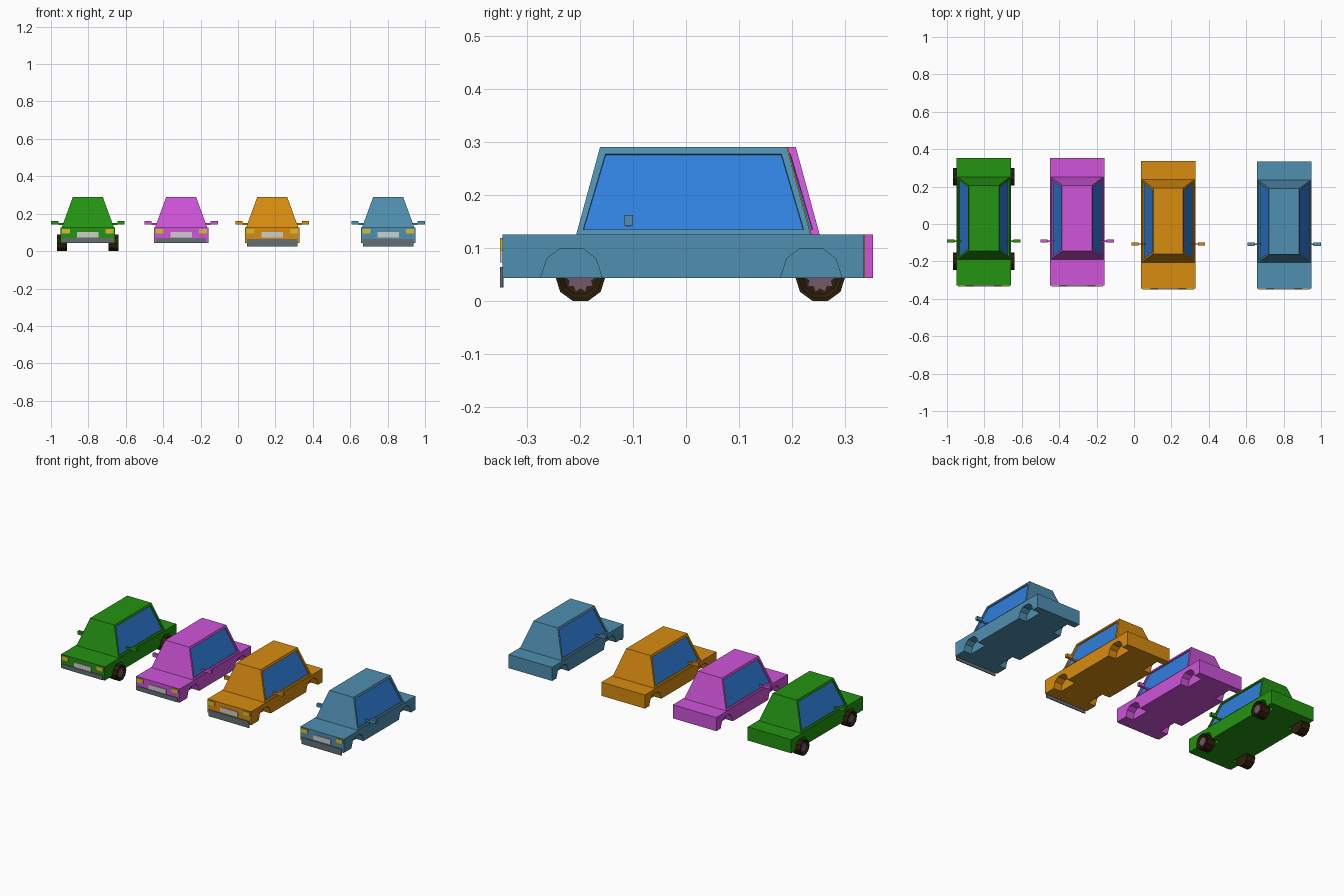
import bpy, bmesh, math
from mathutils import Vector

cube = bpy.data.objects.get("Cube")
if cube:
    bpy.data.objects.remove(cube)


def material(name, *rgb):
    """Flat material from display colour values, stored as linear."""
    lin = [c / 12.92 if c <= 0.04 else ((c + 0.055) / 1.055) ** 2.4 for c in rgb]
    m = bpy.data.materials.new(name)
    m.use_nodes = True
    m.diffuse_color = (*lin, 1)
    m.node_tree.nodes["Principled BSDF"].inputs["Base Color"].default_value = (*lin, 1)
    return m


GREEN = material("green paint", 0.14, 0.58, 0.07)
PINK = material("magenta paint", 0.81, 0.33, 0.85)
ORANGE = material("orange paint", 0.85, 0.55, 0.06)
BLUE = material("steel blue paint", 0.31, 0.56, 0.69)
GLASS = material("window blue", 0.19, 0.50, 0.87)
LAMP = material("headlight yellow", 0.84, 0.75, 0.18)
PLATE = material("plate white", 0.81, 0.81, 0.81)
BUMPER = material("bumper grey", 0.39, 0.44, 0.46)
TYRE = material("tyre brown", 0.18, 0.12, 0.04)
HUB = material("hub mauve", 0.46, 0.34, 0.41)


def finish(name, bm, mats, at):
    bmesh.ops.recalc_face_normals(bm, faces=bm.faces[:])
    me = bpy.data.meshes.new(name)
    bm.to_mesh(me)
    bm.free()
    for m in mats:
        me.materials.append(m)
    ob = bpy.data.objects.new(name, me)
    ob.location = at
    bpy.context.collection.objects.link(ob)
    return ob


def add_prism(bm, profile, x0, x1):
    """Extrude a (y, z) profile from x0 to x1."""
    face = bm.faces.new([bm.verts.new((x0, y, z)) for y, z in profile])
    out = bmesh.ops.extrude_face_region(bm, geom=[face])["geom"]
    moved = [v for v in out if isinstance(v, bmesh.types.BMVert)]
    bmesh.ops.translate(bm, verts=moved, vec=(x1 - x0, 0, 0))


def add_box(bm, x, y, z):
    add_prism(bm, [(y[0], z[0]), (y[1], z[0]), (y[1], z[1]), (y[0], z[1])], *x)


def ring(radii, count, turn=0.0):
    return [(radii[i % len(radii)] * math.cos(turn + math.tau * i / count),
             radii[i % len(radii)] * math.sin(turn + math.tau * i / count))
            for i in range(count)]


FRONT, BACK = -0.346, 0.335
SILL, WAIST, ROOF = 0.043, 0.125, 0.29
HALF = 0.145
AXLES = (-0.216, 0.236)


def lower_body(name, paint, at):
    bm = bmesh.new()
    add_box(bm, (-HALF, HALF), (FRONT, BACK), (SILL, WAIST))
    body = finish(name + "_lower_body", bm, [paint], at)
    # Faceted wheel wells cut into both sides
    bm = bmesh.new()
    arch = [(-0.06, 0.03), (-0.058, 0.043), (-0.046, 0.08), (-0.022, 0.098),
            (0.022, 0.098), (0.046, 0.08), (0.058, 0.043), (0.06, 0.03)]
    for axle in AXLES:
        for side in (-1, 1):
            add_prism(bm, [(axle + y, z) for y, z in arch], side * 0.095, side * 0.2)
    cutter = finish(name + "_well_cutter", bm, [paint], at)
    cutter.hide_render = True
    mod = body.modifiers.new("wells", "BOOLEAN")
    mod.operation, mod.solver, mod.object = "DIFFERENCE", "EXACT", cutter
    bpy.context.view_layer.update()
    cut = bpy.data.meshes.new_from_object(
        body.evaluated_get(bpy.context.evaluated_depsgraph_get()))
    body.modifiers.clear()
    body.data = cut
    bpy.data.objects.remove(cutter)


def cabin(name, paint, at):
    bm = bmesh.new()
    add_box(bm, (-0.14, 0.14), (-0.207, 0.235), (WAIST, ROOF))
    for v in bm.verts:
        if v.co.z > 0.2:
            v.co.x *= 0.08 / 0.14
            v.co.y = -0.162 if v.co.y < 0 else 0.19
    bmesh.ops.recalc_face_normals(bm, faces=bm.faces[:])
    bm.normal_update()
    # Recessed side windows
    for face in [f for f in bm.faces if abs(f.normal.x) > 0.7]:
        inward = -face.normal.copy()
        bmesh.ops.inset_region(bm, faces=[face], thickness=0.017)
        out = bmesh.ops.extrude_face_region(bm, geom=[face])["geom"]
        bmesh.ops.delete(bm, geom=[face], context="FACES_ONLY")
        bmesh.ops.translate(bm, vec=inward * 0.008,
                            verts=[v for v in out if isinstance(v, bmesh.types.BMVert)])
        for f in out:
            if isinstance(f, bmesh.types.BMFace):
                f.material_index = 1
    finish(name + "_cabin", bm, [paint, GLASS], at)


def mirrors(name, paint, at):
    bm = bmesh.new()
    for s in (-1, 1):
        add_box(bm, (s * 0.158, s * 0.197), (-0.117, -0.1), (0.142, 0.162))
        add_box(bm, (s * 0.12, s * 0.158), (-0.112, -0.105), (0.139, 0.15))
    finish(name + "_side_mirrors", bm, [paint], at)


def front_trim(name, at, low_bumper):
    y = (FRONT - 0.005, FRONT)
    bm = bmesh.new()
    for s in (-1, 1):
        add_box(bm, (s * 0.095, s * 0.138), y, (0.095, 0.119))
    finish(name + "_headlights", bm, [LAMP], at)
    bm = bmesh.new()
    add_box(bm, (-0.058, 0.058), y, (0.072, 0.101))
    finish(name + "_front_plate", bm, [PLATE], at)
    bm = bmesh.new()
    add_box(bm, (-0.134, 0.134), y, (0.025, 0.064) if low_bumper else (0.044, 0.07))
    finish(name + "_front_bumper", bm, [BUMPER], at)


def wheel(name, at, side):
    # Ten-sided tyre with a recessed outer face
    bm = bmesh.new()
    add_prism(bm, ring([0.047], 10, math.pi / 2 + math.pi / 10), -0.027, 0.027)
    bmesh.ops.recalc_face_normals(bm, faces=bm.faces[:])
    bm.normal_update()
    outer = [f for f in bm.faces if f.normal.x * side > 0.9]
    bmesh.ops.inset_region(bm, faces=outer, thickness=0.006)
    bmesh.ops.inset_region(bm, faces=outer, thickness=0.008, depth=-0.008)
    finish(name + "_tyre", bm, [TYRE], at)
    # Star-shaped hub
    bm = bmesh.new()
    add_prism(bm, ring([0.03, 0.022], 20), side * 0.017, side * 0.024)
    finish(name + "_hub", bm, [HUB], at)


def car(name, paint, x, y, low_bumper=False, wheels=False):
    at = Vector((x, y, 0))
    lower_body(name, paint, at)
    cabin(name, paint, at)
    mirrors(name, paint, at)
    front_trim(name, at, low_bumper)
    if wheels:
        for end, axle in zip(("front", "rear"), AXLES):
            for label, s in (("left", 1), ("right", -1)):
                wheel(f"{name}_{end}_{label}", at + Vector((s * 0.138, axle, 0.0447)), s)


car("green_car", GREEN, -0.803, 0.017, wheels=True)
car("magenta_car", PINK, -0.304, 0.017)
car("orange_car", ORANGE, 0.183, 0.002, low_bumper=True)
car("blue_car", BLUE, 0.803, 0.0, low_bumper=True)
